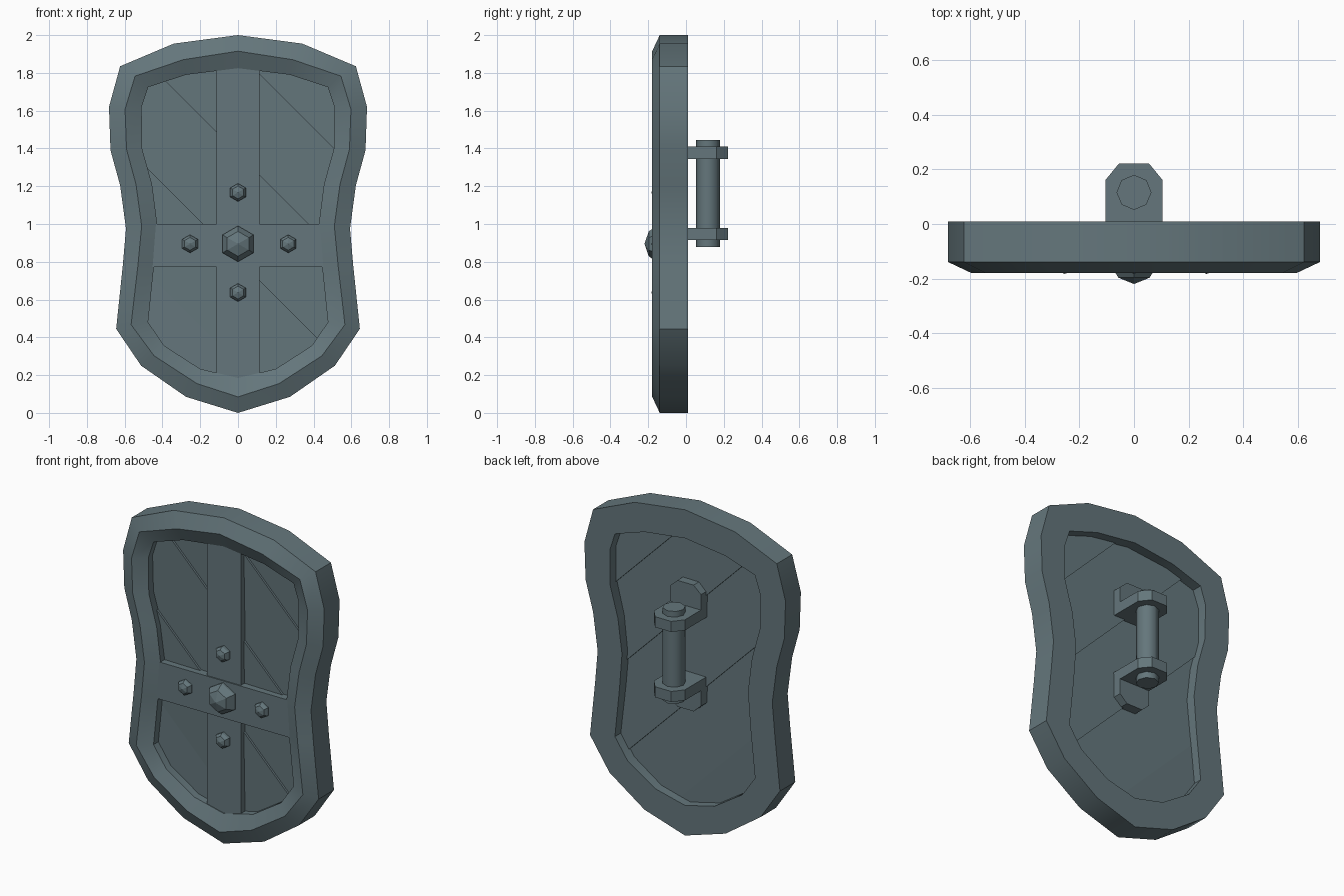
import bpy, bmesh, math
from mathutils import Vector

if "Cube" in bpy.data.objects:
    bpy.data.objects.remove(bpy.data.objects["Cube"])

# Right-half outlines (x, z), top centre to bottom centre
OUTER = [(0, 2), (.34, 1.955), (.624, 1.835), (.683, 1.62), (.675, 1.39), (.624, 1.205), (.593, .975),
         (.61, .78), (.645, .445), (.513, .25), (.275, .085), (0, 0)]
RIDGE = [(0, 1.915), (.29, 1.87), (.545, 1.783), (.598, 1.607), (.59, 1.395), (.54, 1.21), (.51, .99),
         (.53, .78), (.566, .467), (.444, .302), (.217, .155), (0, .085)]
INNER = [(0, 1.825), (.275, 1.79), (.475, 1.725), (.51, 1.62), (.508, 1.40), (.455, 1.21), (.428, 1.0),
         (.445, .78), (.476, .48), (.39, .355), (.2, .233), (0, .185)]

# Dark blue-grey metal
METAL = bpy.data.materials.new("blue_grey")
METAL.diffuse_color = (.128, .182, .2, 1)
METAL.use_nodes = True
METAL.node_tree.nodes["Principled BSDF"].inputs["Base Color"].default_value = METAL.diffuse_color


def mirrored(half):
    return half + [(-x, z) for x, z in half[-2:0:-1]]


def finish(name, bm, smooth=0):
    bmesh.ops.recalc_face_normals(bm, faces=bm.faces)
    me = bpy.data.meshes.new(name)
    bm.to_mesh(me)
    bm.free()
    me.materials.append(METAL)
    ob = bpy.data.objects.new(name, me)
    bpy.context.collection.objects.link(ob)
    if smooth:
        bpy.ops.object.select_all(action='DESELECT')
        ob.select_set(True)
        bpy.context.view_layer.objects.active = ob
        bpy.ops.object.shade_smooth_by_angle(angle=math.radians(smooth))
    return ob


def extrude(bm, vec):
    r = bmesh.ops.extrude_face_region(bm, geom=bm.faces[:])
    bmesh.ops.translate(bm, vec=vec, verts=[g for g in r["geom"] if isinstance(g, bmesh.types.BMVert)])


def prism(name, pts, vec, smooth=0):
    bm = bmesh.new()
    bm.faces.new([bm.verts.new(p) for p in pts])
    extrude(bm, vec)
    return finish(name, bm, smooth)


def slab(name, normal, lo, hi, front, back, tilt=0):
    """Strip of the shield opening between two parallel cuts, tilted across its width."""
    bm = bmesh.new()
    bm.faces.new([bm.verts.new((x * 1.03, front, 1 + (z - 1) * 1.03)) for x, z in mirrored(INNER)])
    n = Vector(normal)
    for d, sign in ((lo, -1), (hi, 1)):
        bmesh.ops.bisect_plane(bm, geom=bm.verts[:] + bm.edges[:] + bm.faces[:],
                               plane_co=n * d / n.length_squared, plane_no=n * sign, clear_outer=True)
    extrude(bm, (0, back - front, 0))
    for v in bm.verts:
        v.co.y -= tilt * (n.dot(v.co) - lo) / .55
    return finish(name, bm)


def stud(name, x, z, rings, tip):
    bm = bmesh.new()
    loops = [[bm.verts.new((x + r * math.sin(i * math.pi / 3), y, z + r * math.cos(i * math.pi / 3)))
              for i in range(6)] for r, y in rings]
    apex = bm.verts.new((x, tip, z))
    bm.faces.new(loops[0])
    for i in range(6):
        j = (i + 1) % 6
        for a, b in zip(loops, loops[1:]):
            bm.faces.new((a[i], a[j], b[j], b[i]))
        bm.faces.new((loops[-1][i], loops[-1][j], apex))
    return finish(name, bm)


# Bevelled rim
bm = bmesh.new()
section = [(OUTER, .01), (OUTER, -.139), (RIDGE, -.179), (INNER, -.14), (INNER, .01)]
loops = [[bm.verts.new((x, y, z)) for x, z in mirrored(h)] for h, y in section]
n = len(loops[0])
for a, b in zip(loops, loops[1:] + loops[:1]):
    for i in range(n):
        j = (i + 1) % n
        bm.faces.new((a[i], a[j], b[j], b[i]))
finish("rim", bm, 35)

# Diagonal planks, each tilted so its upper-right edge laps forward
seams = [-1, .265, .815, 1.375, 1.91, 4]
for i, tilt in enumerate((0, .013, .013, .013, .013)):
    slab(f"plank_{i + 1}", (1, 0, 1), seams[i], seams[i + 1], -.093, -.044, tilt)

# Crossed straps
slab("vertical_strap", (1, 0, 0), -.114, .114, -.136, -.08)
slab("horizontal_strap", (0, 0, 1), .772, 1.0, -.143, -.08)

# Centre boss and rivets
stud("centre_boss", 0, .895, [(.095, -.13), (.095, -.156), (.066, -.197)], -.22)
for i, (x, z) in enumerate([(-.254, .895), (.266, .895), (0, 1.167), (0, .637)]):
    stud(f"rivet_{i + 1}", x, z, [(.048, -.13), (.048, -.153), (.034, -.172)], -.183)

# Handle brackets: a flange holding the grip and a plate on the planks
for name, s, z in (("upper", 1, 1.345), ("lower", -1, .98)):
    tab = [(-.105, 0), (.105, 0), (.105, .78), (.055, 1), (-.055, 1), (-.105, .78)]
    prism(f"{name}_bracket_flange", [(x, -.055 + .277 * t, z) for x, t in tab], (0, 0, s * .065))
    prism(f"{name}_bracket_plate", [(x, -.065, z + s * .205 * t) for x, t in tab], (0, .07, 0))

# Octagonal grip
grip = [(.064 * math.cos(i * math.pi / 4), .116 + .064 * math.sin(i * math.pi / 4), .877) for i in range(8)]
prism("grip", grip, (0, 0, .568), 50)
